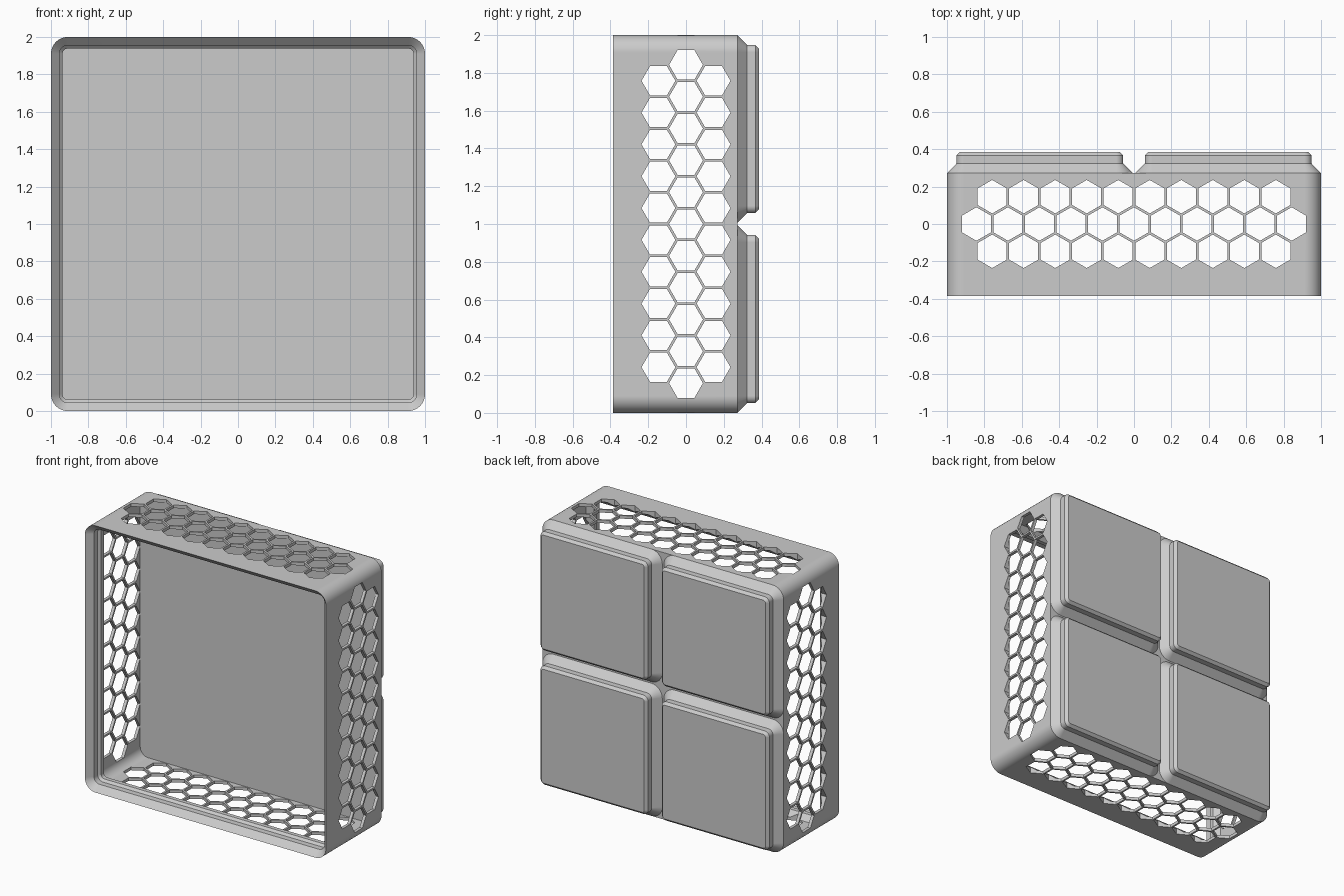
import bpy, bmesh, math
from mathutils import Vector

if "Cube" in bpy.data.objects:
    bpy.data.objects.remove(bpy.data.objects["Cube"])

PITCH, HEX_R = 0.1685, 0.0895      # honeycomb spacing and hexagon radius
BACK, FRONT = 0.272, -0.386        # body extent in y


def new_object(name, bm):
    bmesh.ops.recalc_face_normals(bm, faces=bm.faces)
    mesh = bpy.data.meshes.new(name)
    bm.to_mesh(mesh)
    bm.free()
    ob = bpy.data.objects.new(name, mesh)
    bpy.context.collection.objects.link(ob)
    return ob


def bridge(bm, rings):
    """Join successive vertex rings and cap both ends."""
    for a, b in zip(rings, rings[1:]):
        n = len(a)
        for i in range(n):
            j = (i + 1) % n
            bm.faces.new((a[i], a[j], b[j], b[i]))
    bm.faces.new(rings[0])
    bm.faces.new(rings[-1])


def rounded_loft(name, cx, cz, profile, seg=8):
    """Loft rounded squares along y; profile = (half size, radius, y)."""
    bm = bmesh.new()
    rings = []
    for half, r, y in profile:
        ring = []
        for q, (sx, sz) in enumerate(((1, 1), (-1, 1), (-1, -1), (1, -1))):
            for i in range(seg + 1):
                a = math.radians(90) * (q + i / seg)
                ring.append(bm.verts.new((cx + sx * (half - r) + r * math.cos(a), y,
                                          cz + sz * (half - r) + r * math.sin(a))))
        rings.append(ring)
    bridge(bm, rings)
    return new_object(name, bm)


def honeycomb_cutter(name, along_x):
    """Three rows of hexagonal prisms running right through the box."""
    bm = bmesh.new()
    for row in (-1, 0, 1):
        count = 10 if row else 11
        for k in range(count):
            u = (k - (count - 1) / 2) * PITCH
            v = row * PITCH * math.sqrt(3) / 2
            rings = []
            for w in (-1.2, 1.2):
                ring = []
                for i in range(6):
                    a = math.radians(60 * i)
                    s, y = u + HEX_R * math.sin(a), v + HEX_R * math.cos(a)
                    co = Vector((w, y, 1 + s)) if along_x else Vector((s, y, 1 + w))
                    ring.append(bm.verts.new(co))
                rings.append(ring)
            bridge(bm, rings)
    ob = new_object(name, bm)
    ob.hide_render = True
    return ob


def finish(ob):
    """Smooth the rounded corners while keeping flats flat."""
    bpy.ops.object.select_all(action='DESELECT')
    ob.select_set(True)
    bpy.context.view_layer.objects.active = ob
    bpy.ops.object.shade_smooth_by_angle(angle=math.radians(25))
    wn = ob.modifiers.new("weighted_normals", 'WEIGHTED_NORMAL')
    wn.keep_sharp = True


# Open box: outer wall, stepped stacking lip, inner wall and floor
sections = [(1.0, BACK), (1.0, FRONT), (0.955, -0.341), (0.955, -0.298),
            (0.938, -0.281), (0.938, -0.25), (0.977, -0.211), (0.977, 0.237)]
body = rounded_loft("box_body", 0, 1, [(h, h - 0.91, y) for h, y in sections])

# Honeycomb openings in all four walls
for name, along_x in (("side_hole_cutter", True), ("top_hole_cutter", False)):
    cutter = honeycomb_cutter(name, along_x)
    mod = body.modifiers.new(name, 'BOOLEAN')
    mod.operation, mod.solver, mod.object = 'DIFFERENCE', 'EXACT', cutter
    bpy.context.view_layer.objects.active = body
    bpy.ops.object.modifier_apply(modifier=mod.name)
    bpy.data.objects.remove(cutter)
finish(body)

# Four stepped feet on the back
foot_profile = [(0.497, 0.09, BACK), (0.4455, 0.0385, 0.324),
                (0.4455, 0.0385, 0.367), (0.4265, 0.0195, 0.386)]
for x, side in ((-0.503, "left"), (0.503, "right")):
    for z, level in ((0.497, "lower"), (1.503, "upper")):
        finish(rounded_loft(f"{level}_{side}_foot", x, z, foot_profile))
